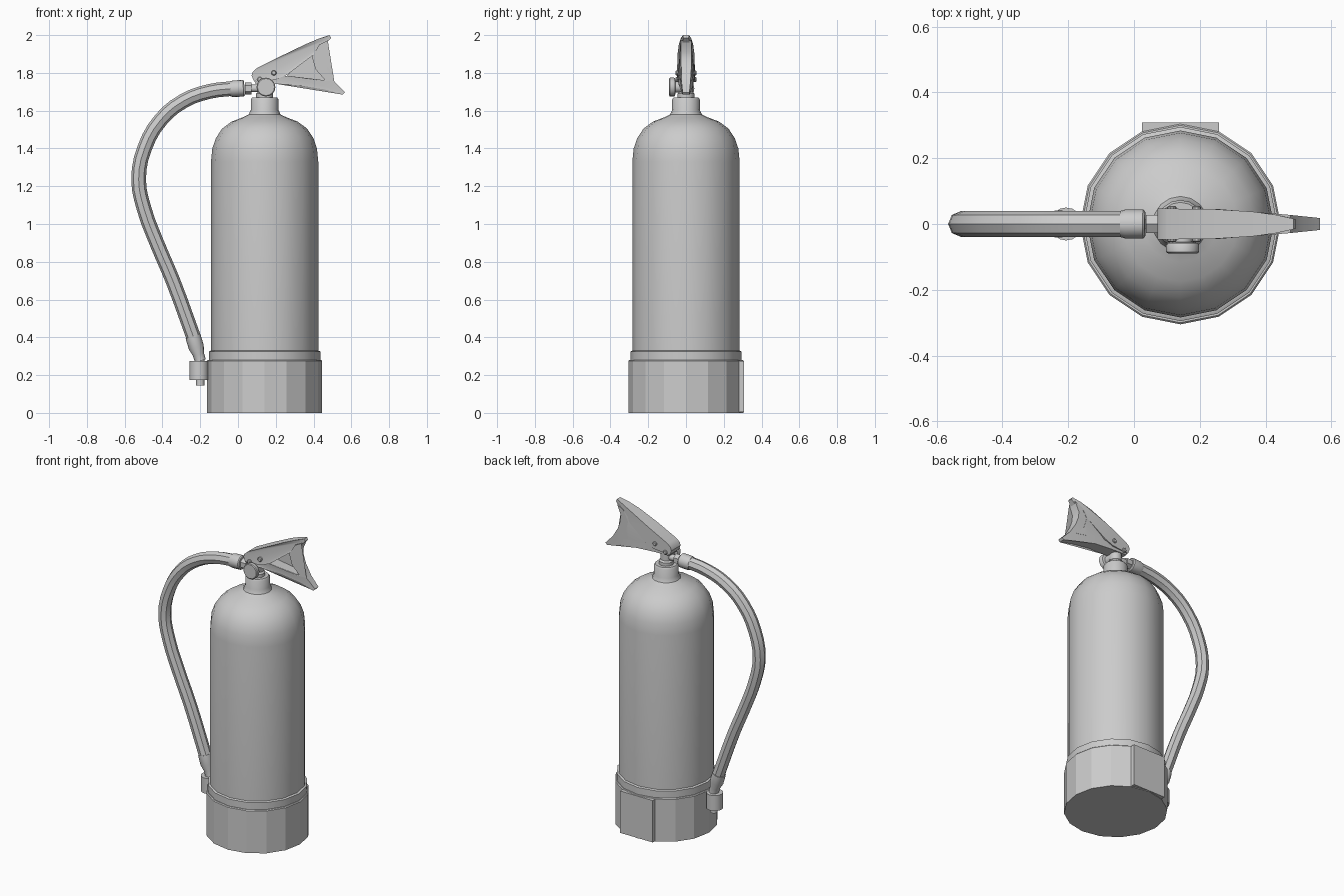
import bpy, bmesh, math
from mathutils import Vector

if "Cube" in bpy.data.objects:
    bpy.data.objects.remove(bpy.data.objects["Cube"])

CX = 0.141  # axis of the tank


def finish(name, bm, smooth=None):
    bmesh.ops.recalc_face_normals(bm, faces=bm.faces)
    me = bpy.data.meshes.new(name)
    bm.to_mesh(me)
    bm.free()
    ob = bpy.data.objects.new(name, me)
    bpy.context.collection.objects.link(ob)
    if smooth:
        shade(ob, smooth)
    return ob


def shade(ob, angle):
    bpy.ops.object.select_all(action='DESELECT')
    ob.select_set(True)
    bpy.context.view_layer.objects.active = ob
    bpy.ops.object.shade_smooth_by_angle(angle=math.radians(angle))


def lathe(name, profile, start, axis, sides=16, smooth=35):
    """Revolve (radius, distance) pairs around an axis, capping both ends."""
    bm = bmesh.new()
    q = Vector((0, 0, 1)).rotation_difference(Vector(axis).normalized())
    rings = []
    for r, d in profile:
        rings.append([bm.verts.new(Vector(start) + q @ Vector((
            r * math.cos(2 * math.pi * i / sides),
            r * math.sin(2 * math.pi * i / sides), d))) for i in range(sides)])
    for a, b in zip(rings, rings[1:]):
        for i in range(sides):
            j = (i + 1) % sides
            bm.faces.new((a[i], a[j], b[j], b[i]))
    bm.faces.new(rings[0][::-1])
    bm.faces.new(rings[-1])
    return finish(name, bm, smooth)


def plate(name, outline, half_width):
    """Extrude an x-z outline along y, with a width that depends on x."""
    bm = bmesh.new()
    sides = [[bm.verts.new((x, s * half_width(x), z)) for x, z in outline] for s in (-1, 1)]
    n = len(outline)
    for i in range(n):
        j = (i + 1) % n
        bm.faces.new((sides[0][i], sides[0][j], sides[1][j], sides[1][i]))
    caps = [bm.faces.new(s) for s in sides]
    bmesh.ops.triangulate(bm, faces=caps)
    return finish(name, bm, 35)


def taper(stops):
    def width(x):
        for (x0, w0), (x1, w1) in zip(stops, stops[1:]):
            if x <= x1:
                t = max(0, (x - x0) / (x1 - x0))
                return w0 + (w1 - w0) * t
        return stops[-1][1]
    return width


# Tank with domed shoulder and neck
lathe("tank", [(0.284, 0.25), (0.284, 1.33), (0.277, 1.40), (0.258, 1.455),
               (0.225, 1.505), (0.175, 1.542), (0.115, 1.565), (0.084, 1.58),
               (0.073, 1.605), (0.073, 1.66), (0.066, 1.67)], (CX, 0, 0), (0, 0, 1))

# Foot, rim band and flat back plate
lathe("foot", [(0.305, 0), (0.305, 0.275), (0.30, 0.28)], (CX, 0, 0), (0, 0, 1), smooth=20)
lathe("rim_band", [(0.295, 0.27), (0.295, 0.325), (0.284, 0.33)], (CX, 0, 0), (0, 0, 1))
bm = bmesh.new()
bmesh.ops.create_cube(bm, size=1)
for v in bm.verts:
    v.co = (CX + v.co.x * 0.234, 0.254 + v.co.y * 0.108, 0.14 + v.co.z * 0.272)
finish("back_plate", bm)

# Valve body, pressure gauge and hose coupling
lathe("valve_body", [(0.045, 1.65), (0.045, 1.69), (0.036, 1.70), (0.036, 1.79)],
      (CX, 0, 0), (0, 0, 1), 12)
lathe("pressure_gauge", [(0.03, 0), (0.03, 0.055), (0.046, 0.058), (0.05, 0.064),
                         (0.05, 0.085), (0.045, 0.089)], (0.148, 0, 1.725), (0, -1, 0))
lathe("coupling_neck", [(0.02, 0), (0.02, 0.09)], (0.13, 0, 1.718), (-1, 0, 0), 12)
lathe("coupling_nut", [(0.032, 0), (0.032, 0.036)], (0.072, 0, 1.718), (-1, 0, 0), 6)

# Hose
cu = bpy.data.curves.new("hose", 'CURVE')
cu.dimensions = '3D'
cu.bevel_depth = 0.039
cu.bevel_resolution = 2
cu.resolution_u = 3
cu.use_fill_caps = True
path = [(-0.02, 1.718), (-0.15, 1.702), (-0.29, 1.65), (-0.41, 1.55), (-0.495, 1.40),
        (-0.526, 1.235), (-0.497, 1.08), (-0.43, 0.90), (-0.345, 0.70), (-0.235, 0.40)]
sp = cu.splines.new('BEZIER')
sp.bezier_points.add(len(path) - 1)
for p, (x, z) in zip(sp.bezier_points, path):
    p.co = (x, 0, z)
    p.handle_left_type = p.handle_right_type = 'AUTO'
hose = bpy.data.objects.new("hose", cu)
bpy.context.collection.objects.link(hose)
bpy.ops.object.select_all(action='DESELECT')
hose.select_set(True)
bpy.context.view_layer.objects.active = hose
bpy.ops.object.convert(target='MESH')
shade(bpy.context.object, 40)

# Hose end sleeves
lathe("upper_sleeve", [(0.038, 0), (0.044, 0.006), (0.044, 0.06), (0.04, 0.075)],
      (0.034, 0, 1.719), (-1, 0, -0.05))
lathe("lower_sleeve", [(0.041, 0), (0.041, 0.06), (0.03, 0.10), (0.03, 0.135)],
      (-0.238, 0, 0.405), (0.3, 0, -1))

# Nozzle holder clipped to the foot
lathe("nozzle_holder", [(0.05, 0.175), (0.05, 0.275)], (-0.206, 0, 0), (0, 0, 1))
lathe("nozzle_tip", [(0.022, 0.145), (0.022, 0.30)], (-0.2, 0, 0), (0, 0, 1), 12)

# Squeeze lever and the grip frame below it
plate("lever", [(0.072, 1.785), (0.078, 1.805), (0.10, 1.825), (0.24, 1.895), (0.36, 1.953),
                (0.43, 1.982), (0.485, 2.0), (0.493, 1.985), (0.47, 1.96), (0.395, 1.892),
                (0.26, 1.79), (0.20, 1.765), (0.085, 1.755)],
      taper([(0.07, 0.047), (0.27, 0.045), (0.38, 0.036), (0.45, 0.025), (0.493, 0.014)]))
plate("grip", [(0.09, 1.745), (0.20, 1.742), (0.33, 1.733), (0.46, 1.712), (0.555, 1.685),
               (0.566, 1.697), (0.51, 1.755), (0.47, 1.82), (0.452, 1.87), (0.448, 1.91),
               (0.475, 1.972), (0.43, 1.95), (0.392, 1.885), (0.41, 1.82), (0.465, 1.757),
               (0.39, 1.768), (0.26, 1.785), (0.10, 1.77)],
      taper([(0.09, 0.04), (0.35, 0.038), (0.47, 0.028), (0.566, 0.018)]))

# Lever pins
for n, (x, z) in enumerate([(0.19, 1.80), (0.115, 1.765)]):
    lathe(f"lever_pin_{n + 1}", [(0.01, 0), (0.014, 0.004), (0.014, 0.106), (0.01, 0.11)],
          (x, -0.055, z), (0, 1, 0), 10)
